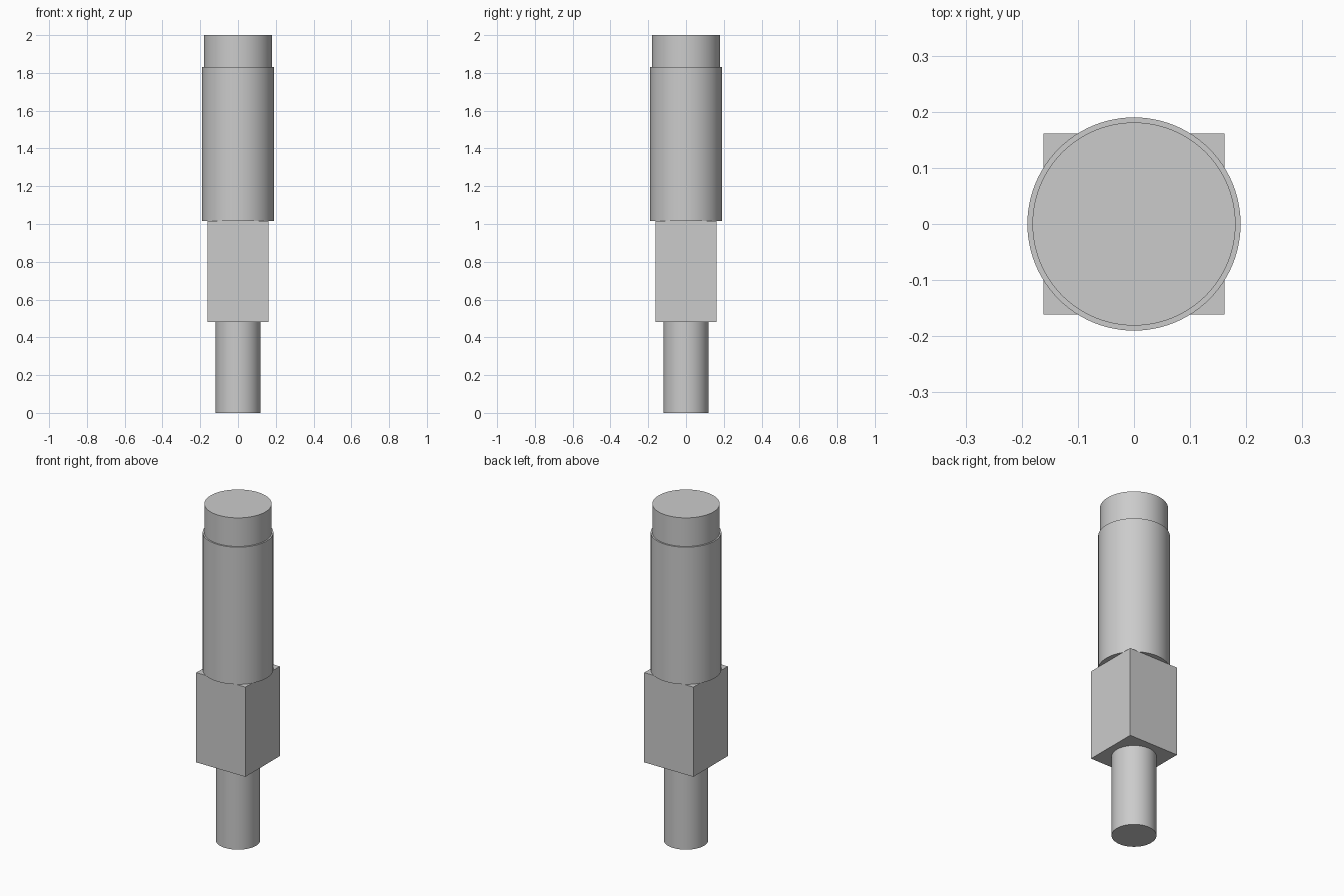
import bpy
import math

cube = bpy.data.objects.get("Cube")
if cube:
    bpy.data.objects.remove(cube, do_unlink=True)

# Single grey metal
metal = bpy.data.materials.new("grey_metal")
metal.use_nodes = True
colour = (0.6, 0.6, 0.6, 1.0)
metal.diffuse_color = colour
metal.node_tree.nodes["Principled BSDF"].inputs["Base Color"].default_value = colour


def cylinder(name, radius, bottom, top):
    bpy.ops.mesh.primitive_cylinder_add(
        vertices=96, radius=radius, depth=top - bottom,
        location=(0, 0, (bottom + top) / 2))
    part = bpy.context.object
    part.name = name
    part.data.materials.append(metal)
    bpy.ops.object.shade_smooth_by_angle(angle=math.radians(30))


def block(name, width, bottom, top):
    bpy.ops.mesh.primitive_cube_add(size=1, location=(0, 0, (bottom + top) / 2))
    part = bpy.context.object
    part.name = name
    part.scale = (width, width, top - bottom)
    bpy.ops.object.transform_apply(location=False, rotation=False, scale=True)
    part.data.materials.append(metal)


# Stacked parts from the base upwards
cylinder("lower_pin", 0.119, 0.0, 0.482)
block("square_body", 0.323, 0.482, 1.015)
cylinder("main_barrel", 0.19, 1.015, 1.83)
cylinder("top_cap", 0.181, 1.83, 2.0)
